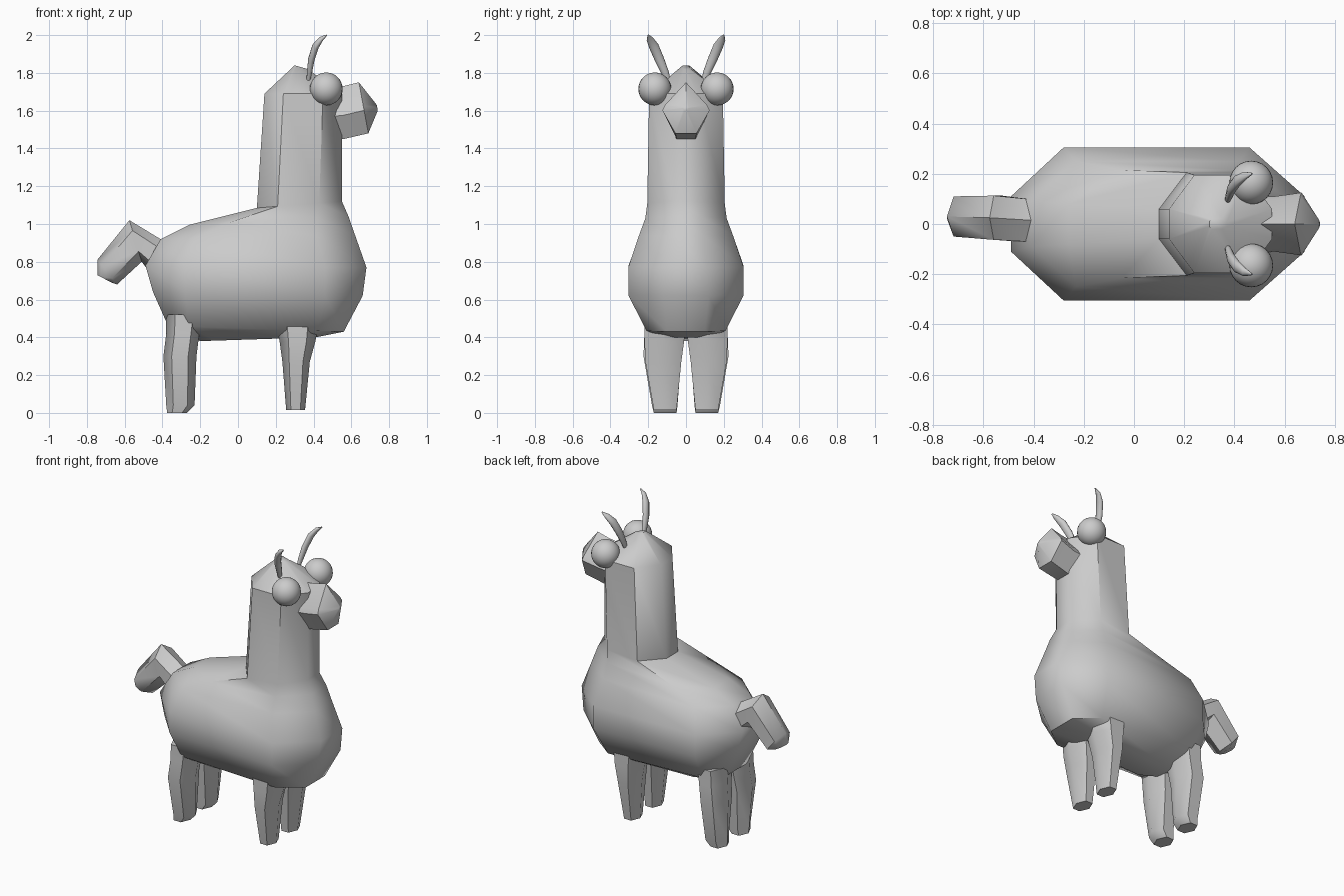
import bpy, bmesh
from math import sin, cos, pi, radians
from mathutils import Vector

if "Cube" in bpy.data.objects:
    bpy.data.objects.remove(bpy.data.objects["Cube"])


def finish(ob, angle=50):
    bpy.ops.object.select_all(action='DESELECT')
    ob.select_set(True)
    bpy.context.view_layer.objects.active = ob
    bpy.ops.object.shade_smooth_by_angle(angle=radians(angle))


def loft(name, rings, angle=50):
    """Skin a list of equal-length point rings and cap both ends."""
    bm = bmesh.new()
    vs = [[bm.verts.new(p) for p in r] for r in rings]
    n = len(rings[0])
    for a, b in zip(vs, vs[1:]):
        for i in range(n):
            j = (i + 1) % n
            bm.faces.new((a[i], a[j], b[j], b[i]))
    bm.faces.new(vs[0][::-1])
    bm.faces.new(vs[-1])
    bmesh.ops.recalc_face_normals(bm, faces=bm.faces)
    me = bpy.data.meshes.new(name)
    bm.to_mesh(me)
    bm.free()
    ob = bpy.data.objects.new(name, me)
    bpy.context.collection.objects.link(ob)
    finish(ob, angle)
    return ob


def body_ring(xb, x1, x2, xf, y, e, zb, zf):
    """Long octagon whose height runs from zb at the back to zf at the front."""
    pts = [(xb, e), (x1, y), (x2, y), (xf, e), (xf, -e), (x2, -y), (x1, -y), (xb, -e)]
    return [(x, yy, zb + (zf - zb) * (x - xb) / (xf - xb)) for x, yy in pts]


def leg_ring(x0, x1, y0, y1, z, n=6):
    cx, cy, rx, ry = (x0 + x1) / 2, (y0 + y1) / 2, (x1 - x0) / 2, (y1 - y0) / 2
    return [(cx + rx * cos(2 * pi * i / n), cy + ry * sin(2 * pi * i / n) / sin(pi / 3), z)
            for i in range(n)]


# torso, neck and crown in one skin
loft("body_and_neck", [body_ring(*r) for r in (
    (-.20, -.12, .30, .41, .10, .05, .38, .40),
    (-.37, -.26, .42, .56, .21, .10, .46, .43),
    (-.45, -.28, .46, .66, .305, .12, .64, .62),
    (-.49, -.28, .46, .68, .305, .11, .78, .77),
    (-.41, -.23, .42, .62, .25, .09, .92, .94),
    (-.26, -.05, .42, .585, .215, .08, .995, 1.04),
    (.10, .21, .43, .55, .205, .06, 1.085, 1.12),
    (.14, .24, .45, .55, .195, .06, 1.69, 1.69),
    (.30, .31, .35, .37, .02, .01, 1.84, 1.82))])

# snout: pentagon section (offset from slanted centre), closing to a blunt nose
def snout_ring(xt, xb, zt, zb, w):
    pts = [(0, 1), (.9, .55), (1, .45), (.45, 0), (-.45, 0), (-1, .45), (-.9, .55)]
    return [(xb + (xt - xb) * t, w * y, zb + (zt - zb) * t) for y, t in pts]

loft("snout", [snout_ring(.42, .42, 1.71, 1.44, .11),
               snout_ring(.56, .56, 1.73, 1.45, .11),
               snout_ring(.64, .69, 1.75, 1.48, .125),
               snout_ring(.735, .74, 1.63, 1.60, .015)], 40)

# tail: hexagon sections spanned between an upper and a lower profile point
def tail_ring(xt, zt, xb, zb, y, w):
    c = Vector(((xt + xb) / 2, y, (zt + zb) / 2))
    up = Vector((xt, y, zt)) - c
    return [c + up * cos(pi * i / 3) + Vector((0, w * sin(pi * i / 3) / sin(pi / 3), 0))
            for i in range(6)]

loft("tail", [tail_ring(-.34, .93, -.40, .70, .01, .085),
              tail_ring(-.41, .92, -.48, .76, .015, .085),
              tail_ring(-.575, 1.02, -.51, .80, .025, .088),
              tail_ring(-.745, .81, -.64, .68, .03, .08),
              tail_ring(-.745, .73, -.67, .69, .02, .045)])

# legs, eyes and ears on both sides
for side, s in (("left", 1), ("right", -1)):
    def leg(name, rows):
        loft(name + "_" + side, [leg_ring(a, b, min(s * c, s * d), max(s * c, s * d), z)
                                 for a, b, c, d, z in rows])
    leg("front_leg", ((.20, .43, .0, .22, .50), (.22, .41, .01, .22, .38),
                      (.235, .38, .025, .215, .27), (.255, .355, .05, .17, .015)))
    leg("back_leg", ((-.38, -.19, .0, .22, .52), (-.38, -.205, .01, .22, .42),
                     (-.395, -.22, .025, .225, .30), (-.38, -.23, .045, .18, .04),
                     (-.375, -.27, .05, .17, 0)))

    bpy.ops.mesh.primitive_uv_sphere_add(segments=24, ring_count=16, radius=.087,
                                         location=(.467, s * .165, 1.715))
    bpy.context.object.name = "eye_" + side
    finish(bpy.context.object)

    # curved ear swept along a short path with a tapering section
    rows = ((.37, .09, 1.74, .012), (.378, .11, 1.80, .020), (.388, .14, 1.87, .025),
            (.41, .17, 1.94, .026), (.44, .192, 1.98, .018), (.47, .20, 2.0, .004))
    path = [Vector((x, s * y, z)) for x, y, z, r in rows]
    rings = []
    for k, p in enumerate(path):
        t = (path[min(k + 1, 5)] - path[max(k - 1, 0)]).normalized()
        u = t.cross(Vector((1, 0, 0))).normalized()
        v = t.cross(u)
        r = rows[k][3]
        rings.append([p + u * r * cos(pi * i / 5) + v * r * .7 * sin(pi * i / 5)
                      for i in range(10)])
    loft("ear_" + side, rings, 60)
